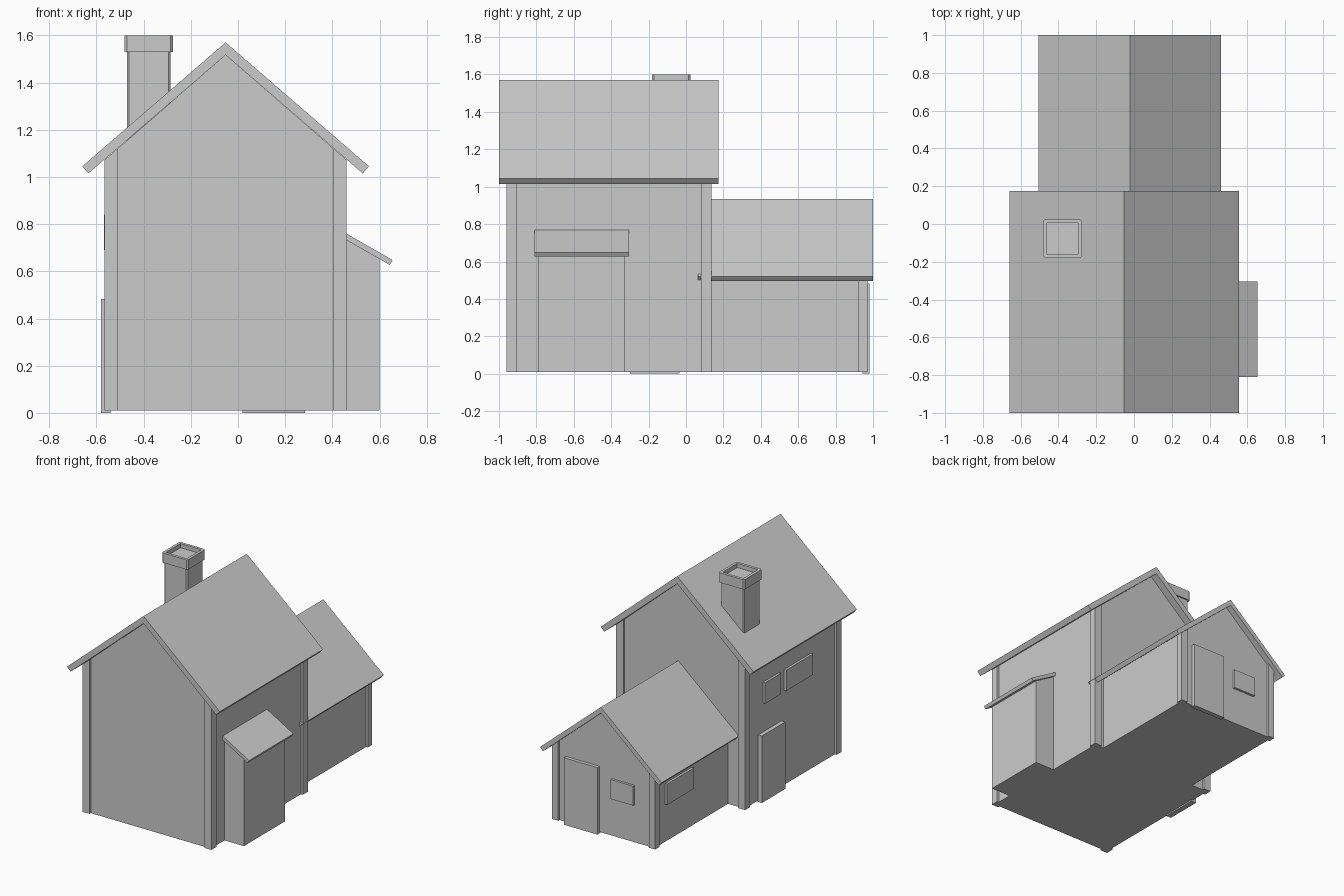
import bpy, bmesh
from mathutils import Vector

if "Cube" in bpy.data.objects:
    bpy.data.objects.remove(bpy.data.objects["Cube"])


def finish(bm, name):
    bmesh.ops.recalc_face_normals(bm, faces=bm.faces)
    me = bpy.data.meshes.new(name)
    bm.to_mesh(me)
    bm.free()
    ob = bpy.data.objects.new(name, me)
    bpy.context.collection.objects.link(ob)
    return ob


def prism(name, profile, y0, y1):
    """Extrude an x-z profile from y0 to y1."""
    bm = bmesh.new()
    face = bm.faces.new([bm.verts.new((x, y0, z)) for x, z in profile])
    ext = bmesh.ops.extrude_face_region(bm, geom=[face])["geom"]
    verts = [v for v in ext if isinstance(v, bmesh.types.BMVert)]
    bmesh.ops.translate(bm, verts=verts, vec=(0, y1 - y0, 0))
    return finish(bm, name)


def house(name, cx, half, y0, y1, apex, slope, post, post_ys, recess=0.015, base=0.01):
    """Gabled walls plus corner posts whose tops follow the roof underside."""
    def under(d):
        return apex - slope * d
    w = half - recess
    prism(name + "_walls", [(cx - w, base), (cx + w, base), (cx + w, under(w)),
                            (cx, apex), (cx - w, under(w))], y0, y1)
    for s, side in ((-1, "left"), (1, "right")):
        for i, y in enumerate(post_ys):
            a, b = half - post, half
            prism(f"{name}_post_{side}_{i}",
                  [(cx + s * a, base), (cx + s * b, base),
                   (cx + s * b, under(b)), (cx + s * a, under(a))], y, y + post)


def roof(name, cx, half, ridge, eave, inset, drop, under, y0, y1):
    """Folded roof slab with square-cut eaves."""
    prism(name, [(cx - half, eave), (cx, ridge), (cx + half, eave),
                 (cx + half - inset, eave - drop), (cx, under),
                 (cx - half + inset, eave - drop)], y0, y1)


def framed_panel(name, wall, back, front, u0, u1, z0, z1, border, panes=1, sink=0.01):
    """Door or window: bordered, sunken panes. wall is 'left' (faces -x) or 'back' (+y)."""
    def at(u, z):
        return (front, u, z) if wall == "left" else (u, front, z)
    out = Vector((-1, 0, 0)) if wall == "left" else Vector((0, 1, 0))
    us = [u0 + (u1 - u0) * i / panes for i in range(panes + 1)]
    bm = bmesh.new()
    low = [bm.verts.new(at(u, z0)) for u in us]
    top = [bm.verts.new(at(u, z1)) for u in us]
    cells = [bm.faces.new((low[i], low[i + 1], top[i + 1], top[i])) for i in range(panes)]
    rim = [e for e in bm.edges if e.is_boundary]
    bmesh.ops.inset_individual(bm, faces=cells, thickness=border, use_even_offset=True)
    inner = [bmesh.ops.extrude_face_region(bm, geom=[f]) for f in cells]
    for r in inner:
        vs = [g for g in r["geom"] if isinstance(g, bmesh.types.BMVert)]
        bmesh.ops.translate(bm, verts=vs, vec=-out * sink)
    bmesh.ops.delete(bm, geom=[f for f in cells if f.is_valid], context="FACES_ONLY")
    side = bmesh.ops.extrude_edge_only(bm, edges=rim)["geom"]
    vs = [g for g in side if isinstance(g, bmesh.types.BMVert)]
    bmesh.ops.translate(bm, verts=vs, vec=-out * abs(front - back))
    bmesh.ops.holes_fill(bm, edges=[e for e in bm.edges if e.is_boundary])
    return finish(bm, name)


def chimney_block(name, cx, cy, wx, wy, z0, z1, bevel, rim=0):
    """Box with chamfered vertical edges and an optional hollow top."""
    bm = bmesh.new()
    bmesh.ops.create_cube(bm, size=1)
    for v in bm.verts:
        v.co = (cx + v.co.x * wx, cy + v.co.y * wy, z0 + (v.co.z + 0.5) * (z1 - z0))
    upright = [e for e in bm.edges if abs(e.verts[0].co.z - e.verts[1].co.z) > 0.01]
    bmesh.ops.bevel(bm, geom=upright, offset=bevel, segments=1, affect="EDGES")
    if rim:
        bm.normal_update()
        cap = max(bm.faces, key=lambda f: f.calc_center_median().z)
        bmesh.ops.inset_region(bm, faces=[cap], thickness=rim, use_even_offset=True)
        new = bmesh.ops.extrude_face_region(bm, geom=[cap])["geom"]
        vs = [g for g in new if isinstance(g, bmesh.types.BMVert)]
        bmesh.ops.translate(bm, verts=vs, vec=(0, 0, -0.03))
        if cap.is_valid:
            bmesh.ops.delete(bm, geom=[cap], context="FACES_ONLY")
    return finish(bm, name)


# Main house and roof
house("main", -0.0525, 0.5125, -0.945, 0.12, 1.517, 0.868, 0.056, (-0.96, 0.08))
roof("main_roof", -0.0525, 0.6075, 1.57, 1.045, 0.026, 0.03, 1.517, -1.0, 0.175)

# Rear wing and roof
house("wing", -0.022, 0.411, 0.1, 0.955, 0.892, 0.862, 0.05, (0.92,))
roof("wing_roof", -0.022, 0.483, 0.935, 0.52, 0.022, 0.025, 0.892, 0.065, 1.0)

# Lean-to on the right side
prism("lean_to_walls", [(0.43, 0.01), (0.6, 0.01), (0.6, 0.655), (0.43, 0.752)], -0.79, -0.325)
prism("lean_to_roof", [(0.435, 0.774), (0.655, 0.648), (0.643, 0.627), (0.435, 0.746)],
      -0.81, -0.305)

# Chimney
chimney_block("chimney_stack", -0.378, -0.078, 0.185, 0.185, 1.1, 1.55, 0.008)
chimney_block("chimney_cap", -0.378, -0.078, 0.205, 0.205, 1.53, 1.6, 0.01, rim=0.02)

# Doors
framed_panel("left_door", "left", -0.54, -0.58, -0.3, -0.035, 0.0, 0.482, 0.022, sink=0.015)
framed_panel("back_door", "back", 0.945, 0.98, 0.02, 0.285, 0.0, 0.482, 0.022, sink=0.015)

# Windows
framed_panel("main_small_window", "left", -0.54, -0.567, -0.27, -0.09, 0.69, 0.84, 0.02)
framed_panel("main_wide_window", "left", -0.54, -0.567, -0.635, -0.33, 0.69, 0.84, 0.018, 2)
framed_panel("wing_wide_window", "left", -0.41, -0.435, 0.53, 0.835, 0.28, 0.43, 0.018, 2)
framed_panel("wing_back_window", "back", 0.945, 0.972, -0.26, -0.08, 0.28, 0.42, 0.02)
